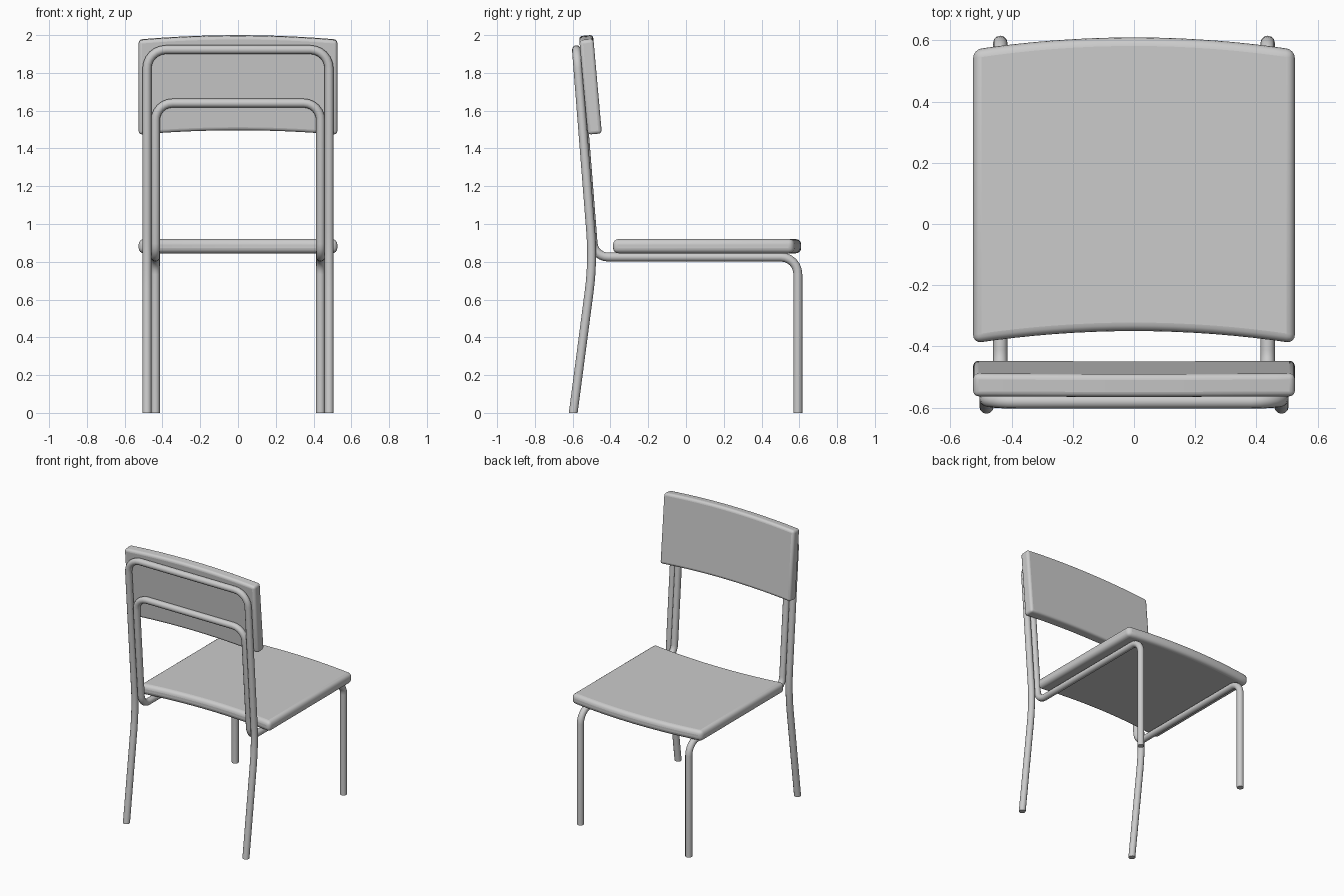
import bpy, bmesh, math
from mathutils import Vector, Matrix

if "Cube" in bpy.data.objects:
    bpy.data.objects.remove(bpy.data.objects["Cube"])

TUBE_R = 0.0235


def fillet(points, radii, steps):
    """Round the inner corners of a polyline with arcs."""
    pts = [Vector(p) for p in points]
    out = [pts[0]]
    for a, b, c, r in zip(pts, pts[1:], pts[2:], radii):
        u, v = (a - b).normalized(), (c - b).normalized()
        half = u.angle(v) / 2
        centre = b + (u + v).normalized() * (r / math.sin(half))
        t = r / math.tan(half)
        p0, p1 = b + u * t - centre, b + v * t - centre
        total = p0.angle(p1)
        for i in range(steps + 1):
            f = i / steps
            k0 = math.sin((1 - f) * total) / math.sin(total)
            k1 = math.sin(f * total) / math.sin(total)
            out.append(centre + p0 * k0 + p1 * k1)
    return out + [pts[-1]]


def smooth(obj):
    bpy.ops.object.select_all(action='DESELECT')
    obj.select_set(True)
    bpy.context.view_layer.objects.active = obj
    bpy.ops.object.shade_smooth_by_angle(angle=math.radians(40))


def tube_frame(name, half, radii):
    """One bent tube, mirrored across x = 0 and joined by its top rail."""
    full = half + [(-x, y, z) for x, y, z in reversed(half)]
    path = fillet(full, radii + radii[::-1], 6)
    curve = bpy.data.curves.new(name, 'CURVE')
    curve.dimensions = '3D'
    curve.bevel_depth = TUBE_R
    curve.bevel_resolution = 4
    curve.use_fill_caps = True
    spline = curve.splines.new('POLY')
    spline.points.add(len(path) - 1)
    for p, co in zip(spline.points, path):
        p.co = (*co, 1)
    obj = bpy.data.objects.new(name, curve)
    bpy.context.collection.objects.link(obj)
    bpy.ops.object.select_all(action='DESELECT')
    obj.select_set(True)
    bpy.context.view_layer.objects.active = obj
    bpy.ops.object.convert(target='MESH')
    obj = bpy.context.object
    # feet cut flat on the floor
    for v in obj.data.vertices:
        if v.co.z < 0.02:
            v.co.z = 0
    smooth(obj)


def panel(name, low, high, sag, thick, bevel, matrix):
    """Board whose two long edges bow the same way."""
    n, w = 16, 0.526
    xs = [-w + 2 * w * i / n for i in range(n + 1)]
    bow = lambda x: sag * (1 - (x / w) ** 2)
    outline = [(x, low + bow(x)) for x in xs] + [(x, high + bow(x)) for x in reversed(xs)]
    bm = bmesh.new()
    face = bm.faces.new([bm.verts.new((x, y, -thick / 2)) for x, y in outline])
    ext = bmesh.ops.extrude_face_region(bm, geom=[face])
    top = [g for g in ext['geom'] if isinstance(g, bmesh.types.BMVert)]
    bmesh.ops.translate(bm, verts=top, vec=(0, 0, thick))
    bmesh.ops.recalc_face_normals(bm, faces=bm.faces)
    mesh = bpy.data.meshes.new(name)
    bm.to_mesh(mesh)
    bm.free()
    mesh.transform(matrix)
    obj = bpy.data.objects.new(name, mesh)
    bpy.context.collection.objects.link(obj)
    mod = obj.modifiers.new('rounded_edges', 'BEVEL')
    mod.width = bevel
    mod.segments = 4
    mod.limit_method = 'ANGLE'
    mod.angle_limit = math.radians(40)
    smooth(obj)


# Outer frame: rear legs and upper back rail
tube_frame('rear_leg_frame',
           [(0.482, -0.597, 0), (0.482, -0.492, 0.80), (0.482, -0.580, 1.923)],
           [1.5, 0.10])

# Inner frame: front legs, seat rails and lower back rail
tube_frame('front_leg_frame',
           [(0.437, 0.592, 0), (0.437, 0.592, 0.825),
            (0.437, -0.486, 0.825), (0.437, -0.550, 1.640)],
           [0.09, 0.08, 0.09])

# Seat board
panel('seat', -0.39, 0.57, 0.04, 0.075, 0.028,
      Matrix.Translation((0, 0, 0.8825)))

# Backrest board, leaning back
panel('backrest', -0.251, 0.251, 0.023, 0.075, 0.018,
      Matrix.Translation((0, -0.505, 1.725)) @ Matrix.Rotation(math.radians(95.1), 4, 'X'))
